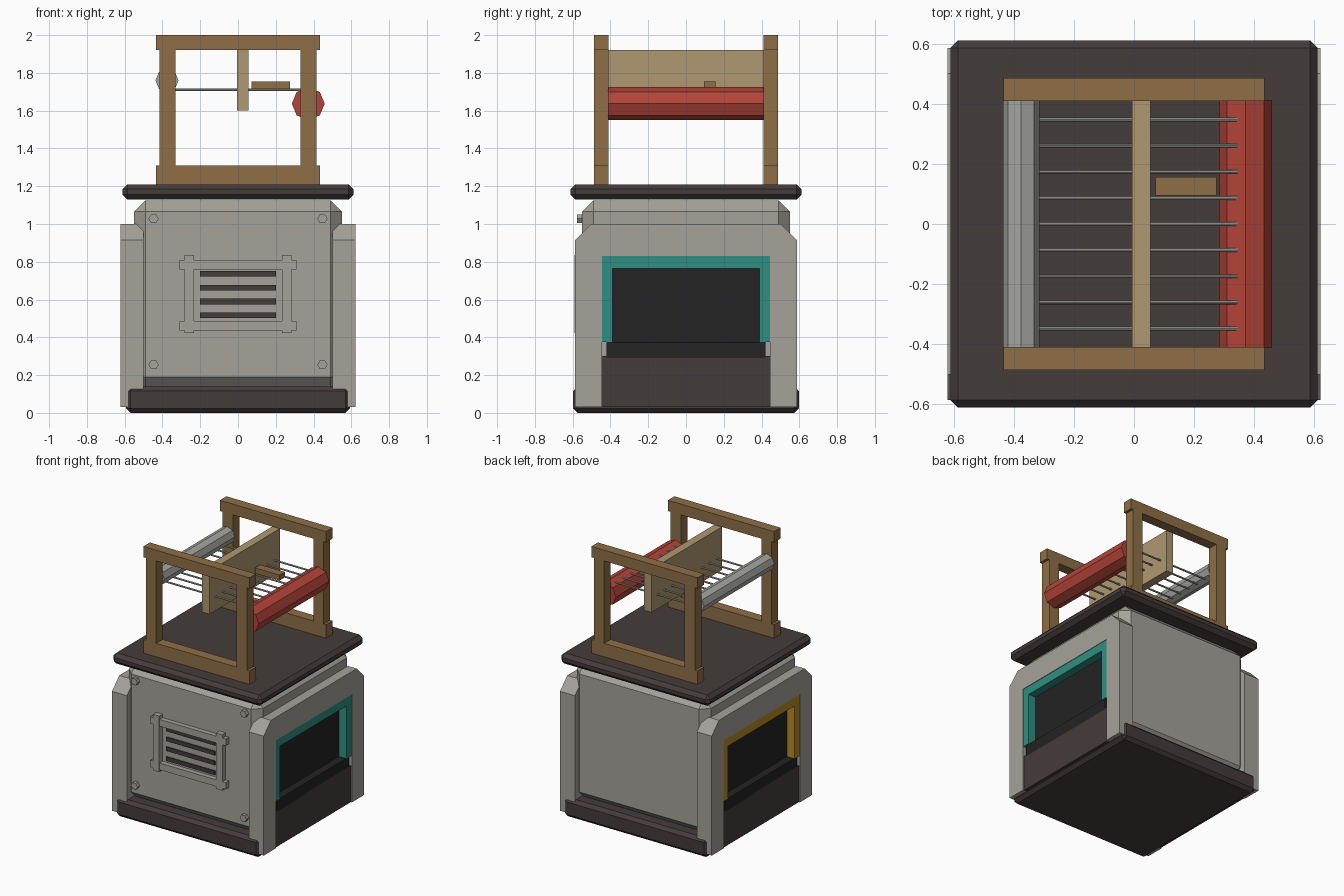
import bpy, bmesh, math
from mathutils import Matrix, Vector

cube = bpy.data.objects.get("Cube")
if cube:
    bpy.data.objects.remove(cube, do_unlink=True)


def material(name, rgb):
    """Flat material from 0-255 display colour, stored linear."""
    lin = [((c / 255 + 0.055) / 1.055) ** 2.4 for c in rgb]
    m = bpy.data.materials.new(name)
    m.use_nodes = True
    m.diffuse_color = (*lin, 1)
    node = next(n for n in m.node_tree.nodes if n.type == "BSDF_PRINCIPLED")
    node.inputs["Base Color"].default_value = (*lin, 1)
    return m


STONE = material("warm grey casing", (165, 162, 153))
DARK = material("dark brown trim", (68, 60, 58))
BLACK = material("black opening", (35, 35, 35))
TEAL = material("teal frame", (46, 143, 130))
YELLOW = material("yellow frame", (184, 138, 36))
WOOD = material("brown wood", (142, 111, 70))
TAN = material("tan board", (175, 152, 113))
RED = material("red roller", (180, 68, 57))
STEEL = material("steel grey", (165, 165, 160))


def finish(bm, name, mat):
    bmesh.ops.recalc_face_normals(bm, faces=bm.faces)
    mesh = bpy.data.meshes.new(name)
    bm.to_mesh(mesh)
    bm.free()
    mesh.materials.append(mat)
    ob = bpy.data.objects.new(name, mesh)
    bpy.context.collection.objects.link(ob)
    return ob


def box(name, mat, x, y, z, bevel=0):
    """Box from (min, max) ranges, with optional one-step chamfer."""
    bm = bmesh.new()
    bmesh.ops.create_cube(bm, size=1)
    for v in bm.verts:
        v.co = Vector([r[0] if c < 0 else r[1] for c, r in zip(v.co, (x, y, z))])
    if bevel:
        bmesh.ops.bevel(bm, geom=list(bm.edges), offset=bevel, segments=1,
                        affect="EDGES", profile=0.5)
    return finish(bm, name, mat)


def rod(name, mat, centre, radius, length, axis, sides):
    """Prism along x or y, first corner pointing sideways."""
    bm = bmesh.new()
    turn = Matrix.Rotation(math.pi / 2, 4, "Y" if axis == "x" else "X")
    bmesh.ops.create_cone(bm, cap_ends=True, segments=sides, radius1=radius,
                          radius2=radius, depth=length,
                          matrix=Matrix.Translation(centre) @ turn)
    return finish(bm, name, mat)


def slab(name, mat, outline, x0, x1):
    """Extrude a (y, z) outline along x."""
    bm = bmesh.new()
    face = bm.faces.new([bm.verts.new((x0, y, z)) for y, z in outline])
    out = bmesh.ops.extrude_face_region(bm, geom=[face])["geom"]
    bmesh.ops.translate(bm, vec=(x1 - x0, 0, 0),
                        verts=[g for g in out if isinstance(g, bmesh.types.BMVert)])
    return finish(bm, name, mat)


def arch(half, foot, top, inner, inner_top, cut):
    """Upside-down U outline with chamfered top corners."""
    right = [(half - cut, top), (half, top - cut), (half, foot),
             (inner, foot), (inner, inner_top)]
    if not cut:
        right.pop(0)
    return right + [(-y, z) for y, z in reversed(right)]


def span(a, b, s):
    return tuple(sorted((a * s, b * s)))


# Casing, base and table top
box("base", DARK, (-.592, .592), (-.598, .598), (0, .14), .024)
box("casing", STONE, (-.55, .55), (-.55, .55), (.13, 1.125), .06)
box("table_top", DARK, (-.612, .612), (-.612, .612), (1.13, 1.21), .026)

# Side hatches, same on both sides except for the frame colour
for s, side, colour in ((1, "left", TEAL), (-1, "right", YELLOW)):
    slab(side + "_side_panel", STONE, arch(.587, .03, 1.0, .445, .83, .085), s * .5, s * .622)
    slab(side + "_hatch_frame", colour, arch(.445, .375, .83, .388, .765, 0), s * .545, s * .618)
    box(side + "_hatch_opening", BLACK, span(.545, .556, s), (-.4, .4), (.3, .78))
    box(side + "_hatch_sill", BLACK, span(.545, .614, s), (-.422, .422), (.29, .375))
    box(side + "_hatch_skirt", DARK, span(.545, .614, s), (-.445, .445), (.03, .3))

# Vent grille on the front
for s, side in ((1, "left"), (-1, "right")):
    box(side + "_vent_bar", STONE, span(.233, .284, s), (-.59, -.545), (.422, .836))
for name, z in (("lower", .437), ("upper", .76)):
    box(name + "_vent_bar", STONE, (-.31, .31), (-.586, -.545), (z, z + .05))
for i in range(4):
    z = .502 + i * .073
    box("vent_slot", DARK, (-.2, .2), (-.558, -.549), (z, z + .03))

# Corner bolts on the front
for x in (-.447, .447):
    for z in (.255, 1.028):
        bolt = rod("bolt", STONE, (0, 0, 0), .027, .035, "y", 6)
        bolt.rotation_euler.y = math.pi / 6
        bolt.location = (x, -.56, z)

# Wooden end frames
for s, end in ((-1, "front"), (1, "back")):
    y = span(.41, .486, s)
    box(end + "_bottom_rail", WOOD, (-.435, .435), y, (1.21, 1.31))
    box(end + "_top_rail", WOOD, (-.435, .435), y, (1.92, 2.0))
    for t, side in ((1, "left"), (-1, "right")):
        box(f"{end}_{side}_post", WOOD, span(.33, .415, t), y, (1.31, 1.92))

# Rollers, dividing board and rack of thin rods
rod("red_roller", RED, (.372, 0, 1.637), .087, .826, "y", 8)
rod("steel_roller", STEEL, (-.376, 0, 1.76), .061, .826, "y", 8)
box("dividing_board", TAN, (-.006, .055), (-.412, .412), (1.6, 1.92))
for i in range(-4, 5):
    rod("rack_rod", STEEL, (0, i * .087, 1.71), .0065, .69, "x", 8)
box("wood_block", WOOD, (.072, .274), (.095, .157), (1.715, 1.755))
